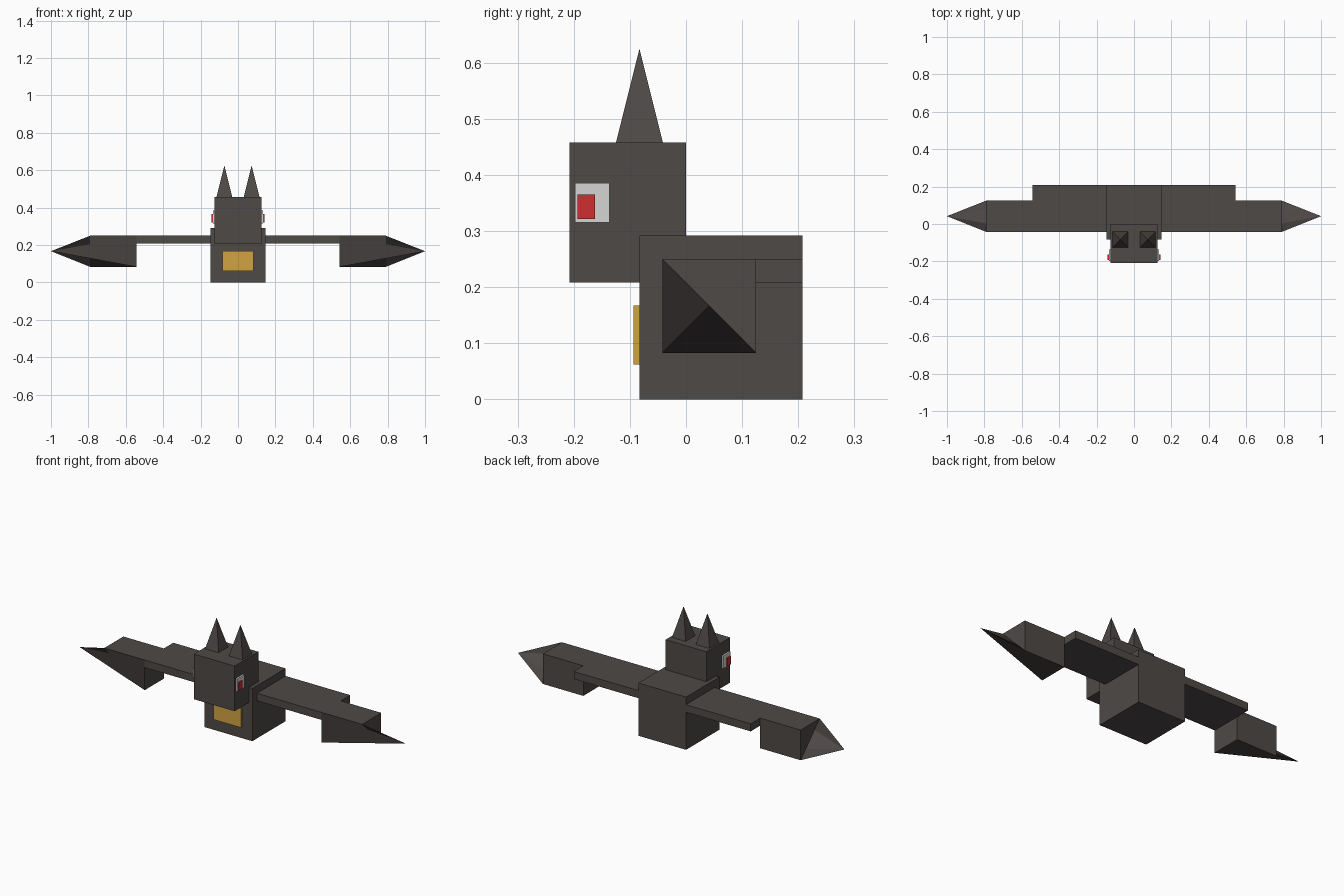
import bpy
import bmesh
from mathutils import Vector

cube = bpy.data.objects.get("Cube")
if cube:
    bpy.data.objects.remove(cube, do_unlink=True)


def material(name, rgb):
    mat = bpy.data.materials.new(name)
    mat.use_nodes = True
    mat.diffuse_color = (*rgb, 1)
    mat.node_tree.nodes["Principled BSDF"].inputs["Base Color"].default_value = (*rgb, 1)
    return mat


CHARCOAL = material("charcoal", (0.077, 0.067, 0.063))
AMBER = material("amber", (0.65, 0.37, 0.055))
PALE = material("pale_grey", (0.66, 0.66, 0.65))
RED = material("red", (0.62, 0.028, 0.03))


def finish(name, bm, mat):
    bmesh.ops.recalc_face_normals(bm, faces=bm.faces)
    mesh = bpy.data.meshes.new(name)
    bm.to_mesh(mesh)
    bm.free()
    mesh.materials.append(mat)
    obj = bpy.data.objects.new(name, mesh)
    bpy.context.collection.objects.link(obj)
    return obj


def box_mesh(lo, hi):
    """Box between two opposite corners."""
    lo, hi = Vector(lo), Vector(hi)
    bm = bmesh.new()
    bmesh.ops.create_cube(bm, size=1)
    for v in bm.verts:
        v.co = (lo + hi) / 2 + v.co * (hi - lo)
    return bm


def box(name, lo, hi, mat):
    return finish(name, box_mesh(lo, hi), mat)


def spiked_box(name, lo, hi, axis, apex, mat, only_spike=False):
    """Box whose far face on the given axis rises to a point."""
    bm = box_mesh(lo, hi)
    bm.normal_update()
    cap = max(bm.faces, key=lambda f: f.normal[axis])
    bmesh.ops.poke(bm, faces=[cap])
    tip = next(v for v in bm.verts if len(v.link_faces) == 4)
    tip.co = apex
    return finish(name, bm, mat)


def pyramid(name, centre, half, height, mat):
    bm = bmesh.new()
    x, y, z = centre
    ring = [bm.verts.new((x + sx * half, y + sy * half, z))
            for sx, sy in ((-1, -1), (1, -1), (1, 1), (-1, 1))]
    bm.faces.new(ring)
    tip = bm.verts.new((x, y, z + height))
    for i in range(4):
        bm.faces.new((ring[i], ring[(i + 1) % 4], tip))
    return finish(name, bm, mat)


def mirror(obj):
    """Add the matching part on the other side of the body."""
    mod = obj.modifiers.new("mirror", "MIRROR")
    mod.use_axis = (True, False, False)
    mod.use_mirror_merge = False


# Body, belly patch and head
box("body", (-0.146, -0.083, 0), (0.146, 0.208, 0.292), CHARCOAL)
box("belly_patch", (-0.083, -0.094, 0.0625), (0.083, -0.0835 + 0.002, 0.167), AMBER)
box("head", (-0.125, -0.208, 0.208), (0.125, 0, 0.458), CHARCOAL)

# Paired parts
mirror(pyramid("ears", (0.073, -0.083, 0.458), 0.0417, 0.167, CHARCOAL))
mirror(box("eye_whites", (0.125, -0.198, 0.315), (0.1345, -0.136, 0.386), PALE))
mirror(box("pupils", (0.1345, -0.193, 0.321), (0.142, -0.162, 0.365), RED))
mirror(box("inner_wings", (0.146, -0.042, 0.208), (0.542, 0.208, 0.25), CHARCOAL))
mirror(spiked_box("outer_wings", (0.542, -0.042, 0.083), (0.79, 0.125, 0.25),
                  0, (1, 0.042, 0.167), CHARCOAL))
